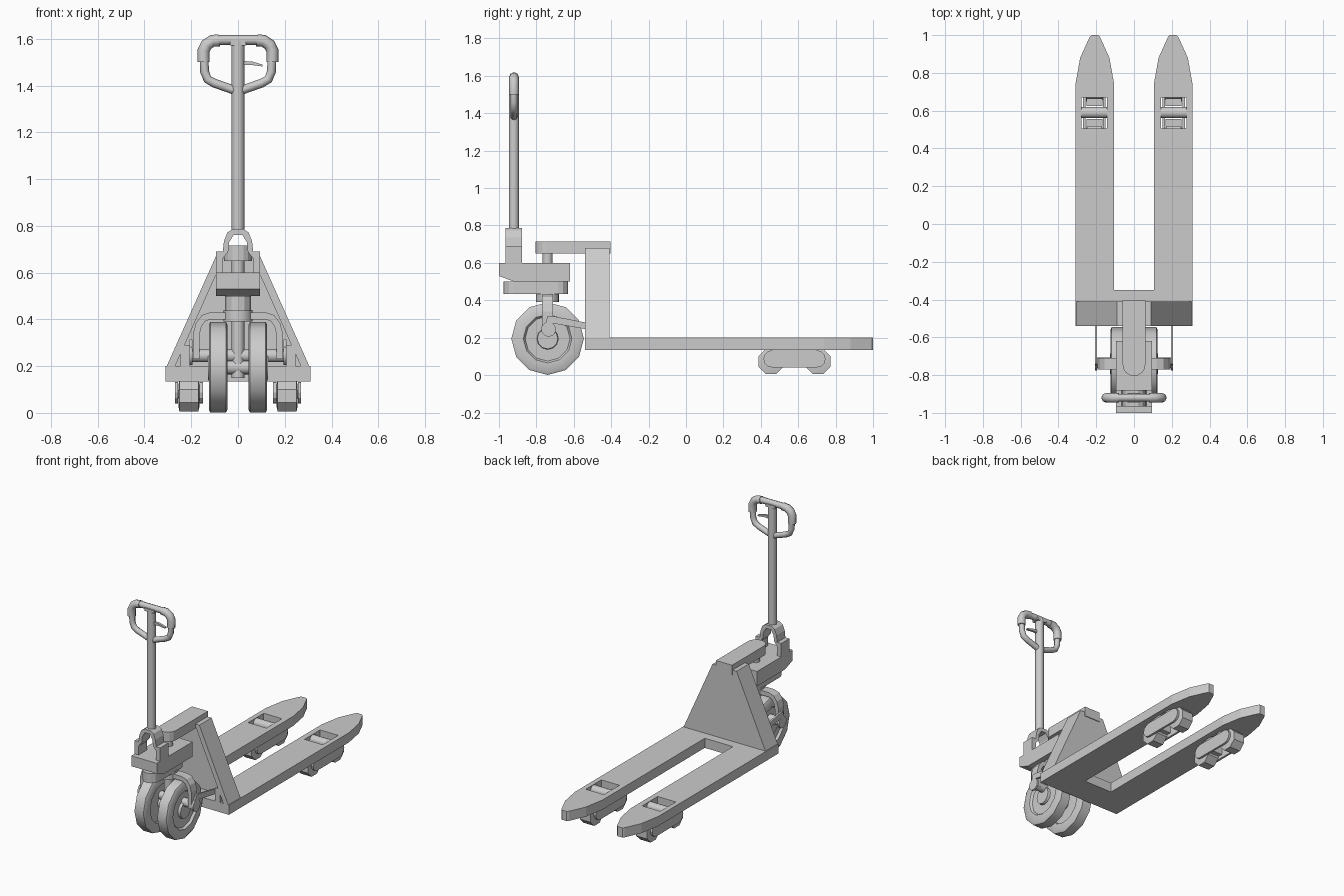
import bpy, bmesh, math
from mathutils import Vector

if "Cube" in bpy.data.objects:
    bpy.data.objects.remove(bpy.data.objects["Cube"], do_unlink=True)

grey = bpy.data.materials.new("plain_grey")
grey.use_nodes = True
grey.diffuse_color = (0.6, 0.6, 0.6, 1)
grey.node_tree.nodes["Principled BSDF"].inputs["Base Color"].default_value = (0.6, 0.6, 0.6, 1)

# In-plane pair (u, v) plus a position w along the axis -> world point
PLACE = {"x": lambda u, v, w: (w, u, v),
         "y": lambda u, v, w: (u, w, v),
         "z": lambda u, v, w: (u, v, w)}


def finish(name, bm, smooth=False):
    bmesh.ops.recalc_face_normals(bm, faces=bm.faces)
    mesh = bpy.data.meshes.new(name)
    bm.to_mesh(mesh)
    bm.free()
    mesh.materials.append(grey)
    ob = bpy.data.objects.new(name, mesh)
    bpy.context.collection.objects.link(ob)
    if smooth:
        bpy.ops.object.select_all(action="DESELECT")
        ob.select_set(True)
        bpy.context.view_layer.objects.active = ob
        bpy.ops.object.shade_smooth_by_angle(angle=math.radians(40))
    return ob


def prism(name, pts, axis, a, b):
    """Extrude an outline along an axis from a to b."""
    bm = bmesh.new()
    lo = [bm.verts.new(PLACE[axis](u, v, a)) for u, v in pts]
    hi = [bm.verts.new(PLACE[axis](u, v, b)) for u, v in pts]
    bm.faces.new(lo)
    bm.faces.new(hi)
    for i in range(len(pts)):
        j = (i + 1) % len(pts)
        bm.faces.new((lo[i], lo[j], hi[j], hi[i]))
    return finish(name, bm)


def box(name, x0, x1, y0, y1, z0, z1):
    return prism(name, [(x0, y0), (x1, y0), (x1, y1), (x0, y1)], "z", z0, z1)


def lathe(name, axis, centre, profile, seg=12, turn=0.0):
    """Spin (position, radius) pairs about an axis through an in-plane centre."""
    bm = bmesh.new()
    rings = []
    for w, r in profile:
        angles = [turn + math.tau * i / seg for i in range(seg)]
        rings.append([bm.verts.new(PLACE[axis](centre[0] + r * math.cos(t),
                                               centre[1] + r * math.sin(t), w)) for t in angles])
    for p, q in zip(rings, rings[1:]):
        for i in range(seg):
            j = (i + 1) % seg
            bm.faces.new((p[i], p[j], q[j], q[i]))
    bm.faces.new(rings[0])
    bm.faces.new(rings[-1])
    return finish(name, bm, True)


def cyl(name, axis, centre, r, a, b, seg=16):
    return lathe(name, axis, centre, [(a, r), (b, r)], seg)


def capsule(u0, u1, v, r, n=6):
    """Outline with rounded ends along u."""
    half = [-math.pi / 2 + math.pi * i / n for i in range(n + 1)]
    return ([(u1 + r * math.cos(t), v + r * math.sin(t)) for t in half]
            + [(u0 - r * math.cos(t), v - r * math.sin(t)) for t in half])


def mirrored(pts):
    """Close a right-hand outline with its left-hand reflection."""
    return pts + [(-x, v) for x, v in reversed(pts)]


# Fork frame with two tapered blades
frame = prism("fork_frame", mirrored([
    (0.31, -0.54), (0.31, 0.74), (0.285, 0.88), (0.235, 0.99), (0.225, 1.0),
    (0.19, 1.0), (0.18, 0.99), (0.13, 0.88), (0.105, 0.74), (0.105, -0.35)]), "z", 0.135, 0.2)
for s in (1, -1):
    cutter = box("roller_slot_cutter", s * 0.21 - 0.068, s * 0.21 + 0.068, 0.505, 0.67, 0.1, 0.25)
    cutter.hide_render = True
    mod = frame.modifiers.new("roller_slot", "BOOLEAN")
    mod.operation, mod.solver, mod.object = "DIFFERENCE", "EXACT", cutter
    bpy.context.view_layer.objects.active = frame
    bpy.ops.object.modifier_apply(modifier=mod.name)
    bpy.data.objects.remove(cutter, do_unlink=True)

# Tapered mast: back plate with sloping side flanges
prism("mast_plate", mirrored([(0.305, 0.2), (0.09, 0.68)]), "y", -0.44, -0.41)
for s in (1, -1):
    prism("mast_flange", [(s * x, z) for x, z in
          [(0.305, 0.2), (0.09, 0.68), (0.054, 0.68), (0.269, 0.2)]], "y", -0.54, -0.44)

# Lift arm with rounded nose, and the piston below it
nose = [(0.06 * math.cos(t), -0.745 + 0.06 * math.sin(t))
        for t in [math.pi * (1 + i / 8) for i in range(9)]]
prism("lift_arm", nose + [(0.06, -0.405), (-0.06, -0.405)], "z", 0.65, 0.715)
cyl("piston", "z", (0, -0.74), 0.027, 0.59, 0.66)

# Hydraulic pump housing
prism("pump_body", [(-1.0, 0.6), (-0.62, 0.6), (-0.62, 0.5), (-0.92, 0.5), (-1.0, 0.53)],
      "x", -0.095, 0.095)
prism("pump_base", [(v, u) for u, v in capsule(-0.92, -0.685, 0, 0.055)], "z", 0.435, 0.5)
cyl("swivel_collar", "z", (0, -0.74), 0.062, 0.39, 0.44)
cyl("steering_stem", "z", (0, -0.74), 0.027, 0.15, 0.4)

# Handle yoke: open arch on the pump
prism("handle_yoke", mirrored([
    (0.095, 0.59), (0.095, 0.69), (0.065, 0.69), (0.06, 0.735), (0.045, 0.772), (0.022, 0.787)])
    + [(-0.065, 0.59), (-0.065, 0.66), (-0.042, 0.69), (-0.038, 0.73), (-0.018, 0.762),
       (0.018, 0.762), (0.038, 0.73), (0.042, 0.69), (0.065, 0.66), (0.065, 0.59)],
      "y", -0.965, -0.878)

# Steering wheels with recessed hubs
WHEEL = (-0.74, 0.195)
for s in (1, -1):
    lathe("steer_wheel", "x", WHEEL, [(s * w, r) for w, r in [
        (0.06, 0.055), (0.06, 0.125), (0.045, 0.13), (0.045, 0.182), (0.052, 0.194),
        (0.118, 0.194), (0.125, 0.182), (0.125, 0.13), (0.11, 0.12), (0.11, 0.058),
        (0.128, 0.055)]], 12)
cyl("wheel_axle", "x", WHEEL, 0.03, -0.12, 0.12)
cyl("cross_bar", "x", (-0.735, 0.245), 0.028, -0.2, 0.2)

# Arched bracket over the wheels
arch = [(0.192, 0.23), (0.192, 0.34), (0.18, 0.385), (0.155, 0.418), (0.12, 0.43)]
inner = [(0.12, 0.4), (0.143, 0.39), (0.158, 0.365), (0.165, 0.33), (0.165, 0.23)]
prism("wheel_bracket", arch + [(-x, z) for x, z in reversed(arch)]
      + [(-x, z) for x, z in reversed(inner)] + inner, "y", -0.77, -0.71)

# Push links and their mounts on the mast
for s in (1, -1):
    prism("push_link", [(-0.75, 0.28), (-0.74, 0.315), (-0.71, 0.315), (-0.53, 0.28),
                        (-0.53, 0.245), (-0.72, 0.278)], "x", s * 0.195, s * 0.207)
    box("link_mount", s * 0.207, s * 0.245, -0.54, -0.42, 0.2, 0.29)
    cyl("bar_cap", "x", (-0.735, 0.245), 0.04, s * 0.195, s * 0.207, 12)

# Load rollers under each blade
for s in (1, -1):
    for y in (0.455, 0.705):
        m = s * 0.21
        lathe("load_roller", "x", (y, 0.073), [
            (m - 0.045, 0.05), (m - 0.04, 0.073), (m + 0.04, 0.073), (m + 0.045, 0.05)],
            8, math.pi / 8)
        cyl("roller_axle", "x", (y, 0.08), 0.018, m - 0.055, m + 0.055, 8)
    for d in (-0.053, 0.053):
        w = s * 0.21 + d
        prism("roller_link", capsule(0.46, 0.7, 0.087, 0.046), "x", w - 0.007, w + 0.007)
    cyl("roller_pivot", "x", (0.59, 0.168), 0.03, s * 0.21 - 0.072, s * 0.21 + 0.072, 12)
    for y in (0.535, 0.645):
        box("roller_carrier", s * 0.21 - 0.042, s * 0.21 + 0.042, y - 0.02, y + 0.02, 0.06, 0.145)

# Handle pole, cap and release trigger
HY = -0.92
cyl("handle_pole", "z", (0, HY), 0.027, 0.765, 1.59)
box("handle_cap", -0.035, 0.035, HY - 0.025, HY + 0.025, 1.572, 1.592)
prism("release_trigger", [(0.02, 1.505), (0.06, 1.503), (0.105, 1.49), (0.105, 1.482),
                          (0.06, 1.488), (0.02, 1.487)], "y", HY - 0.008, HY + 0.008)


def tube(name, pts, r):
    """Round bar through (x, z) points in the handle plane."""
    curve = bpy.data.curves.new(name, "CURVE")
    curve.dimensions = "3D"
    curve.bevel_depth, curve.bevel_resolution, curve.use_fill_caps = r, 2, True
    spline = curve.splines.new("POLY")
    spline.points.add(len(pts) - 1)
    for p, (x, z) in zip(spline.points, pts):
        p.co = (x, HY, z, 1)
    curve.materials.append(grey)
    bpy.context.collection.objects.link(bpy.data.objects.new(name, curve))


# Handle loop: thick upper grips, thinner lower bars
tube("handle_top_bar", [(-0.1, 1.595), (0.1, 1.595)], 0.021)
for s in (1, -1):
    tube("handle_grip", [(s * x, z) for x, z in [
        (0.08, 1.594), (0.11, 1.591), (0.135, 1.575), (0.147, 1.55), (0.147, 1.5)]], 0.026)
    tube("handle_lower_bar", [(s * x, z) for x, z in [
        (0.145, 1.51), (0.143, 1.46), (0.13, 1.427), (0.1, 1.41), (0.0, 1.375)]], 0.019)
